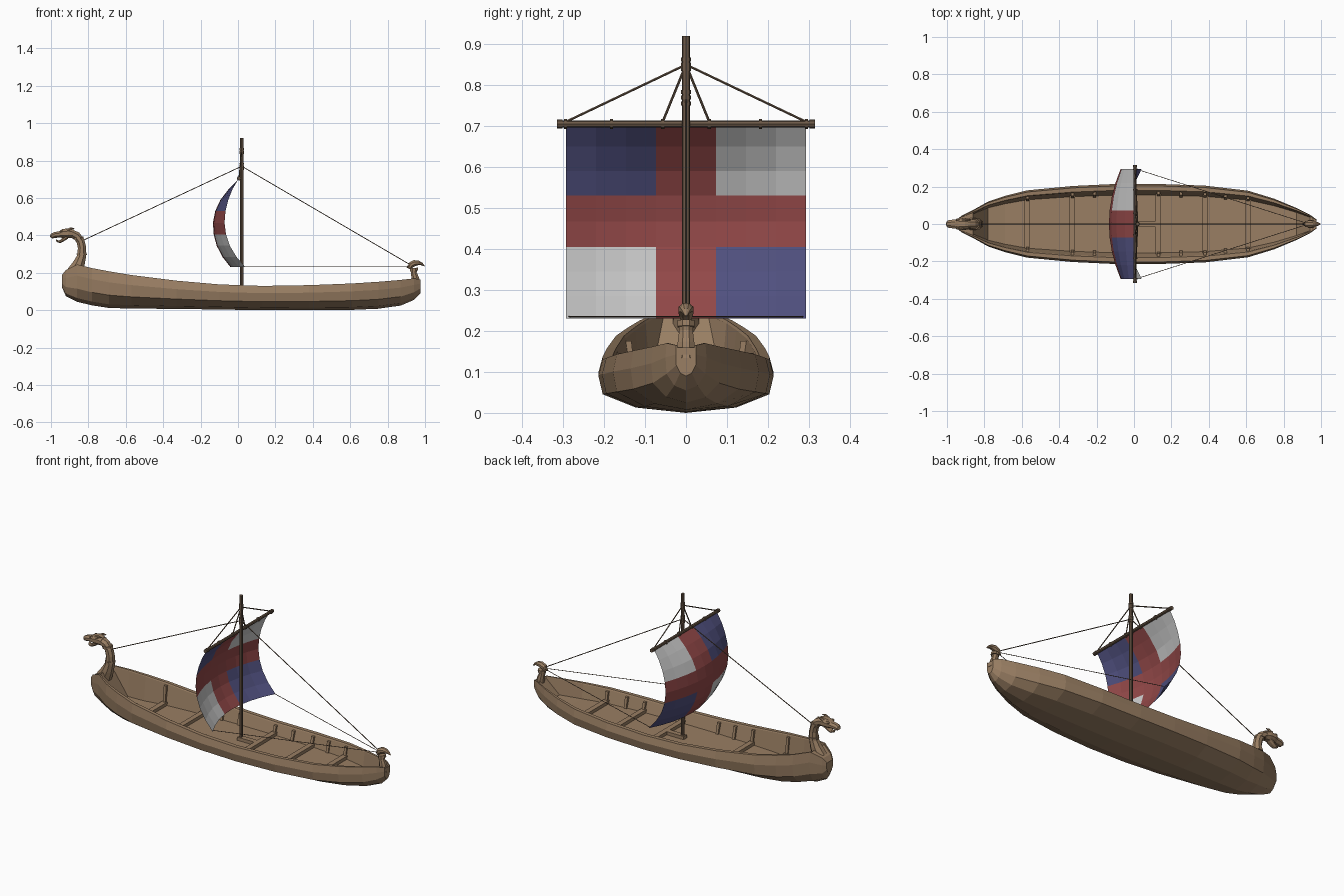
import bpy, bmesh, math
from mathutils import Vector

if "Cube" in bpy.data.objects:
    bpy.data.objects.remove(bpy.data.objects["Cube"])


def material(name, rgb):
    m = bpy.data.materials.new(name)
    m.diffuse_color = (*rgb, 1)
    m.use_nodes = True
    m.node_tree.nodes["Principled BSDF"].inputs["Base Color"].default_value = m.diffuse_color
    return m


WOOD = material("wood", (0.32, 0.21, 0.125))
DARK = material("dark_wood", (0.15, 0.10, 0.065))
RED = material("red_cloth", (0.29, 0.065, 0.065))
BLUE = material("blue_cloth", (0.08, 0.08, 0.21))
WHITE = material("white_cloth", (0.62, 0.62, 0.62))


def make(name, verts, faces, mats):
    me = bpy.data.meshes.new(name)
    me.from_pydata(verts, [], faces)
    for m in mats:
        me.materials.append(m)
    ob = bpy.data.objects.new(name, me)
    bpy.context.collection.objects.link(ob)
    return ob


def loft(name, rings, mat):
    """Skin equal-length closed rings and cap both ends."""
    n = len(rings[0])
    verts = [v for r in rings for v in r]
    faces = [(i * n + j, i * n + (j + 1) % n, (i + 1) * n + (j + 1) % n, (i + 1) * n + j)
             for i in range(len(rings) - 1) for j in range(n)]
    faces += [tuple(range(n))[::-1], tuple(range((len(rings) - 1) * n, len(rings) * n))]
    ob = make(name, verts, faces, [mat])
    bm = bmesh.new()
    bm.from_mesh(ob.data)
    bmesh.ops.recalc_face_normals(bm, faces=bm.faces)
    bm.to_mesh(ob.data)
    bm.free()
    return ob


def carve(name, path, mat=WOOD, sides=8, y0=0):
    """Tapered tube in the xz plane: path of (x, z, half thickness, half width)."""
    rings = []
    for i, (x, z, r, w) in enumerate(path):
        a, b = path[max(i - 1, 0)], path[min(i + 1, len(path) - 1)]
        t = Vector((b[0] - a[0], b[1] - a[1])).normalized()
        ring = []
        for k in range(sides):
            ang = math.tau * (k + 0.5) / sides
            c, s = math.cos(ang) * r, math.sin(ang) * w
            ring.append((x - t.y * c, y0 + s, z + t.x * c))
        rings.append(ring)
    return loft(name, rings, mat)


def rod(name, a, b, r, sides=6, mat=DARK):
    a, b = Vector(a), Vector(b)
    q = (b - a).to_track_quat('Z', 'Y')
    rings = [[p + q @ Vector((r * math.cos(math.tau * k / sides), r * math.sin(math.tau * k / sides), 0))
              for k in range(sides)] for p in (a, b)]
    return loft(name, rings, mat)


def box(name, c, d, mat=WOOD):
    rings = [[(c[0] + sx * d[0] / 2, c[1] + sy * d[1] / 2, c[2] + sz * d[2] / 2)
              for sx, sy in ((-1, -1), (1, -1), (1, 1), (-1, 1))] for sz in (-1, 1)]
    return loft(name, rings, mat)


# Hull stations: x, half width, keel z, rail z, deck z
ST = [(-.94, .030, .12, .19, .185), (-.92, .045, .075, .215, .21), (-.86, .075, .045, .245, .24),
      (-.78, .12, .026, .225, .075), (-.69, .15, .012, .208, .065), (-.57, .18, .009, .188, .065),
      (-.33, .203, .007, .158, .065), (-.10, .214, .004, .138, .065), (.13, .214, 0, .13, .065),
      (.38, .205, 0, .134, .065), (.61, .178, .002, .143, .065), (.75, .135, .008, .152, .065),
      (.87, .085, .025, .162, .07), (.94, .05, .055, .17, .16), (.975, .025, .09, .165, .16)]
rings = []
for x, w, zb, zt, zd in ST:
    h = zt - zb
    half = [(.72 * w, zd), (.82 * w, zt - .006), (.84 * w, zt), (.95 * w, zt), (w, zb + .7 * h),
            (.95 * w, zb + .35 * h), (.57 * w, zb + .1 * h)]
    ring = [(0, zd)] + half + [(0, zb)] + [(-y, z) for y, z in reversed(half)]
    rings.append([(x, y, z) for y, z in ring])
loft("hull", rings, WOOD)


def at(x, k):
    for a, b in zip(ST, ST[1:]):
        if a[0] <= x <= b[0]:
            return a[k] + (b[k] - a[k]) * (x - a[0]) / (b[0] - a[0])


# Cross beams on the deck, ribs along the sides
for x in (-.57, -.33, .13, .38, .61):
    box("cross_beam", (x, 0, .072), (.03, 1.5 * at(x, 1), .024))
for x in (-.57, -.33, -.21, -.10, .13, .25, .38, .49, .61):
    for s in (-1, 1):
        w, zt = at(x, 1), at(x, 3)
        rings = [[(x + dx * .008, s * y, z) for dx, y in ((-1, a), (1, a), (1, b), (-1, b))]
                 for a, b, z in ((.67 * w, .75 * w, .06), (.74 * w, .83 * w, zt - .012))]
        loft("side_rib", rings, WOOD)
box("mast_step", (.07, 0, .072), (.13, .03, .024))

# Bow carving: neck, head, jaw, crest, ears, eyes
carve("bow_neck", [(-.875, .20, .045, .035), (-.85, .25, .034, .033), (-.836, .29, .026, .028),
                   (-.834, .335, .024, .026), (-.842, .37, .024, .026), (-.862, .397, .024, .027),
                   (-.895, .412, .024, .029)], WOOD)
carve("bow_head", [(-.88, .408, .025, .029), (-.905, .412, .029, .035), (-.935, .41, .026, .034),
                   (-.955, .405, .018, .026), (-.98, .402, .017, .024), (-.994, .396, .015, .02),
                   (-1.0, .388, .008, .012)], WOOD)
carve("bow_jaw", [(-.915, .392, .012, .022), (-.935, .377, .010, .02), (-.953, .366, .008, .017),
                  (-.966, .369, .006, .013), (-.972, .378, .003, .008)], WOOD)
for z, x in ((.30, -.835), (.385, -.852)):
    carve("neck_band", [(x, z - .006, .029, .031), (x - .001, z + .006, .029, .031)])
for s in (-1, 1):
    carve("ear", [(-.915, .425, .010, .007), (-.895, .437, .007, .006), (-.875, .438, .002, .002)],
          sides=6, y0=s * .022)
    carve("eye", [(-.95, .42, .007, .006), (-.94, .423, .008, .007), (-.93, .424, .004, .004)],
          sides=6, y0=s * .022)

# Stern carving: neck and beaked head
carve("stern_neck", [(.955, .13, .024, .024), (.948, .17, .022, .022), (.94, .20, .017, .018),
                     (.94, .225, .018, .018)])
carve("stern_head", [(.915, .222, .008, .012), (.925, .242, .018, .018), (.945, .252, .018, .02),
                     (.965, .253, .013, .016), (.983, .247, .008, .01), (.997, .236, .002, .003)])
carve("stern_crest", [(.935, .238, .010, .010), (.915, .236, .009, .01), (.902, .228, .003, .004)], sides=6)
carve("stern_collar", [(.942, .210, .023, .023), (.940, .225, .023, .023)])

# Mast, bands, yard and collars
MX = .02
rod("mast", (MX, 0, .05), (MX, 0, .92), .0095, 8)
for z in (.755, .77, .783, .84, .85, .862):
    rod("mast_band", (MX, 0, z - .005), (MX, 0, z + .005), .0125, 8)
YX, YZ = .006, .705
rod("yard", (YX, -.305, YZ), (YX, .305, YZ), .0085, 8)
for s in (-1, 1):
    rod("yard_end", (YX, s * .302, YZ), (YX, s * .315, YZ), .0105, 8)
    for y in (.057, .182, .294):
        rod("yard_collar", (YX, s * y - .004, YZ), (YX, s * y + .004, YZ), .012, 8)
    for y in (.057, .294):
        rod("yard_lift", (MX, 0, .85), (YX, s * y, YZ + .005), .0032)
    rod("sail_sheet", (.038, s * .285, .235), (.935, 0, .235), .0018, 5)
rod("forestay", (MX, 0, .77), (-.825, 0, .375), .0025)
rod("backstay", (MX, 0, .77), (.935, 0, .235), .0025)

# Billowing sail: rows of z, side edge x, extra belly at the centre
ROWS = [(.700, .002, 0), (.65, -.028, .02), (.59, -.052, .042), (.53, -.067, .055), (.467, -.072, .062),
        (.405, -.064, .066), (.345, -.044, .07), (.285, -.008, .075), (.23, .04, .08)]
N = 8
verts, faces, idx = [], [], []
for z, edge, belly in ROWS:
    for j in range(N + 1):
        u = 2 * j / N - 1
        verts.append((edge - belly * (1 - u * u), u * .293, z))
for i in range(len(ROWS) - 1):
    for j in range(N):
        a = i * (N + 1) + j
        faces.append((a, a + N + 1, a + N + 2, a + 1))
        if j in (3, 4) or i in (3, 4):
            idx.append(0)
        else:
            idx.append(1 if (i < 3) == (j < 3) else 2)
sail = make("sail", verts, faces, [RED, BLUE, WHITE])
sail.data.polygons.foreach_set("material_index", idx)
